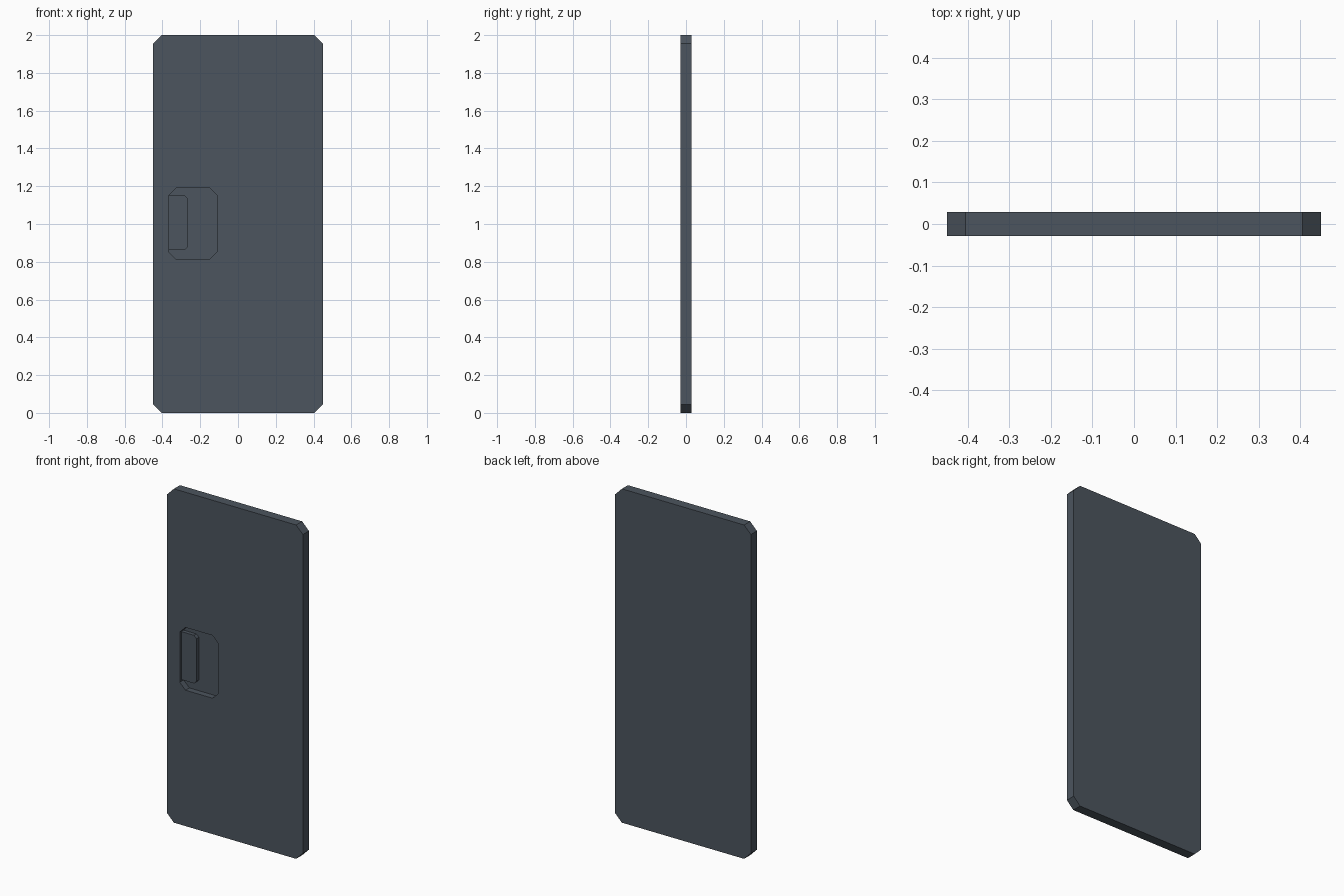
import bpy, bmesh

if "Cube" in bpy.data.objects:
    bpy.data.objects.remove(bpy.data.objects["Cube"])

# One dark slate colour for the whole door
slate = bpy.data.materials.new("dark slate")
slate.diffuse_color = (0.072, 0.090, 0.112, 1)
slate.use_nodes = True
slate.node_tree.nodes["Principled BSDF"].inputs["Base Color"].default_value = slate.diffuse_color


def clipped_rect(x0, x1, z0, z1, left, right):
    """Rectangle outline, anticlockwise from the front, with clipped left/right corners."""
    l, r = left, right
    pts = [(x0 + l, z0), (x1 - r, z0), (x1, z0 + r), (x1, z1 - r),
           (x1 - r, z1), (x0 + l, z1), (x0, z1 - l), (x0, z0 + l)]
    return list(dict.fromkeys(pts))


def ring(bm, pts, y):
    return [bm.verts.new((x, y, z)) for x, z in pts]


def bridge(bm, a, b):
    n = len(a)
    for i in range(n):
        j = (i + 1) % n
        bm.faces.new((a[i], a[j], b[j], b[i]))


def build(name, rings):
    """Skin a chain of outlines (y, points) and cap both ends."""
    bm = bmesh.new()
    loops = [ring(bm, pts, y) for y, pts in rings]
    for a, b in zip(loops, loops[1:]):
        bridge(bm, a, b)
    bm.faces.new(loops[0])
    bm.faces.new(loops[-1])
    bmesh.ops.recalc_face_normals(bm, faces=bm.faces[:])
    me = bpy.data.meshes.new(name)
    bm.to_mesh(me)
    bm.free()
    me.materials.append(slate)
    ob = bpy.data.objects.new(name, me)
    bpy.context.collection.objects.link(ob)
    return ob


FRONT, BACK, FLOOR = -0.0285, 0.0285, 0.008

# Door slab with a clipped-corner recess sunk into the front
slab = clipped_rect(-0.45, 0.45, 0.0, 2.0, 0.045, 0.045)
recess = clipped_rect(-0.366, -0.111, 0.814, 1.19, 0.038, 0.038)
build("door_panel", [(BACK, slab), (FRONT, slab), (FRONT, recess), (FLOOR, recess)])

# Pull handle standing against the left wall of the recess
grip = clipped_rect(-0.366, -0.265, 0.862, 1.15, 0.0, 0.016)
build("recessed_handle", [(FLOOR, grip), (FRONT + 0.014, grip)])
